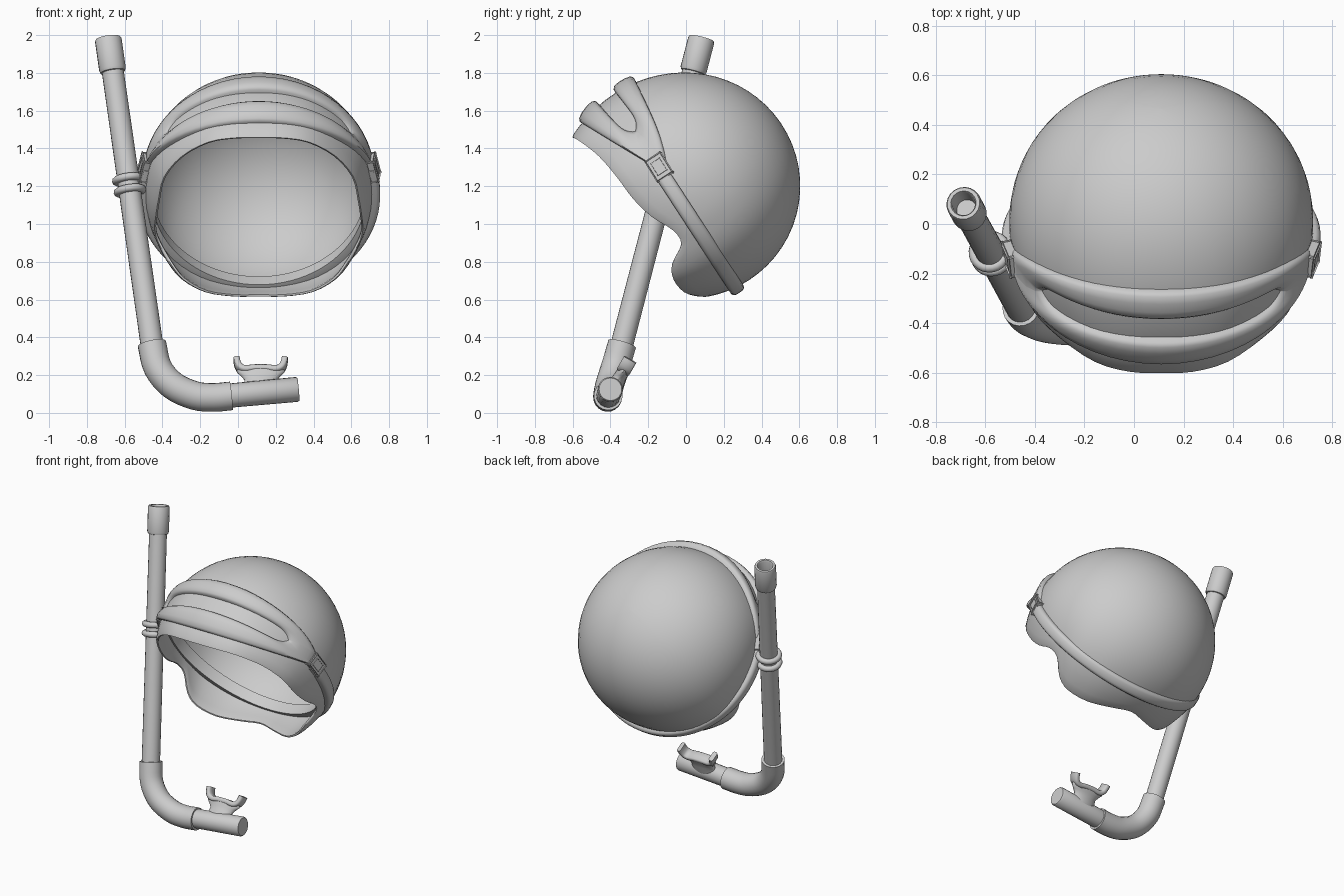
import bpy, bmesh, math
from mathutils import Vector as V

if "Cube" in bpy.data.objects:
    bpy.data.objects.remove(bpy.data.objects["Cube"])

grey = bpy.data.materials.new("light grey")
grey.use_nodes = True
grey.diffuse_color = (0.6, 0.6, 0.6, 1)
grey.node_tree.nodes["Principled BSDF"].inputs["Base Color"].default_value = (0.6, 0.6, 0.6, 1)

CENTRE = V((0.11, 0, 1.2))


def finish(name, bm, angle=40):
    bmesh.ops.remove_doubles(bm, verts=bm.verts, dist=0.0005)
    bmesh.ops.recalc_face_normals(bm, faces=bm.faces)
    mesh = bpy.data.meshes.new(name)
    bm.to_mesh(mesh)
    bm.free()
    mesh.materials.append(grey)
    ob = bpy.data.objects.new(name, mesh)
    bpy.context.collection.objects.link(ob)
    bpy.ops.object.select_all(action="DESELECT")
    ob.select_set(True)
    bpy.context.view_layer.objects.active = ob
    bpy.ops.object.shade_smooth_by_angle(angle=math.radians(angle))


def loft(name, rings, caps=True, closed=False, angle=40):
    """Skin a list of equally long point rings."""
    bm = bmesh.new()
    rows = [[bm.verts.new(p) for p in ring] for ring in rings]
    n = len(rows[0])
    pairs = list(zip(rows, rows[1:]))
    if closed:
        pairs.append((rows[-1], rows[0]))
    for r, s in pairs:
        for i in range(n):
            j = (i + 1) % n
            bm.faces.new((r[i], r[j], s[j], s[i]))
    if caps and not closed:
        bm.faces.new(rows[0])
        bm.faces.new(rows[-1])
    finish(name, bm, angle)


def spline(points, steps):
    """Smooth curve through the points."""
    p = [V(q) for q in points]
    p = [2 * p[0] - p[1]] + p + [2 * p[-1] - p[-2]]
    out = []
    for a, b, c, d in zip(p, p[1:], p[2:], p[3:]):
        for k in range(steps):
            t = k / steps
            out.append(0.5 * (2 * b + (c - a) * t + (2 * a - 5 * b + 4 * c - d) * t * t
                              + (3 * b - a - 3 * c + d) * t ** 3))
    return out + [p[-2]]


def tangents(path):
    last = len(path) - 1
    return [(path[min(i + 1, last)] - path[max(i - 1, 0)]).normalized() for i in range(last + 1)]


def circle(centre, axis, radius, n=20):
    u = axis.cross(V((0, 1, 0.3))).normalized()
    w = axis.cross(u).normalized()
    return [centre + radius * (u * math.cos(2 * math.pi * i / n) + w * math.sin(2 * math.pi * i / n))
            for i in range(n)]


def box(name, centre, axes, sizes, bevel):
    bm = bmesh.new()
    bmesh.ops.create_cube(bm, size=1)
    for v in bm.verts:
        v.co = centre + sum((axes[i] * v.co[i] * sizes[i] for i in range(3)), V())
    bmesh.ops.bevel(bm, geom=bm.edges[:], offset=bevel, segments=2, affect="EDGES", profile=0.5)
    finish(name, bm)


def mirror(p):
    return V((-p[0], p[1], p[2]))


# Helmet shell: spokes run from a pole at the upper back to a shaped rim
half_rim = [(0, -.605, .26), (.13, -.6, .258), (.27, -.56, .235), (.41, -.465, .16), (.505, -.37, .05),
            (.535, -.28, -.07), (.55, -.18, -.165), (.555, -.07, -.235), (.53, -.025, -.31),
            (.465, -.075, -.42), (.4, -.065, -.5), (.28, -.01, -.565), (.13, .06, -.587), (0, .1, -.587)]
half = spline([mirror(half_rim[1])] + half_rim + [mirror(half_rim[-2])], 3)[3:-3]
rim = half + [mirror(p) for p in half[-2:0:-1]]
pole = V((0, .77, .64)).normalized()


def shell_ring(k, scale):
    ring = []
    for p in rim:
        d = pole.slerp(p.normalized(), k)
        base = 1 / math.sqrt((d.x / .62) ** 2 + (d.y / .605) ** 2 + (d.z / .6) ** 2)
        w = k ** 4
        ring.append(CENTRE + d * (base * (1 - w) + p.length * w) * scale)
    return ring


steps = [0.001] + [i / 20 for i in range(1, 20)] + [.985]
outer = [shell_ring(k, 1) for k in steps]
lip = [shell_ring(1, s) for s in (.993, .977)]
inner = [shell_ring(k, .97) for k in reversed(steps)]
loft("helmet_shell", outer + lip + inner, angle=60)


# Goggle frame: a bulged band around a slot, laid on the forehead
def on_head(a, e, r):
    a, e = math.radians(a), math.radians(e)
    return CENTRE + r * V((math.sin(a), -math.cos(a) * math.cos(e), math.cos(a) * math.sin(e)))


def frame_section(f, side):
    slot_e = 48.2 - f * f + side * (4.7 + 1.5 * f * f) * (1 - f ** 16)
    edge_e = 64.5 - 12 * f ** 10 if side > 0 else 31
    peak = (.657 if side > 0 else .676) - .017 * f ** 2
    if side < 0:
        peak -= .019 * f ** 6
    section = []
    for s, drop in ((0, 1), (.02, .018), (.12, .005), (.35, 0), (.65, 0), (.88, .005), (.98, .018), (1, 1)):
        section.append(on_head((50 + 24 * s) * f, slot_e + (edge_e - slot_e) * s, max(peak - drop, .605)))
    return section


N = 36
fs = [math.sin(math.pi * (i / N - .5)) for i in range(N + 1)]
loft("goggle_frame", [frame_section(f, 1) for f in fs] + [frame_section(f, -1) for f in reversed(fs)],
     closed=True, angle=50)

# Strap: runs from both buckles around the lower back of the helmet
down = V((0, .545, -.838))
across = V((0, .838, .545))
side_x = V((1, 0, 0))
strap_mid = CENTRE - across * .071
strap = []
for i in range(49):
    psi = math.radians(-106 + 212 * i / 48)
    out = side_x * math.sin(psi) * 1.025 + down * math.cos(psi)
    strap.append([strap_mid + out * r + across * w for r, w in
                  ((.55, -.04), (.608, -.04), (.621, -.033), (.627, -.018),
                   (.627, .018), (.621, .033), (.608, .04), (.55, .04))])
loft("strap", strap, angle=60)

# Buckles: a raised frame with a plate in it, on each side
for s, label in ((1, "left"), (-1, "right")):
    normal = V((s * .97, -.2, .13)).normalized()
    v = (down - normal * down.dot(normal)).normalized()
    u = normal.cross(v)
    c = CENTRE + V((s * .606, -.14, .1))
    box(label + "_buckle", c, (u, v, normal), (.088, .12, .034), .008)
    box(label + "_buckle_plate", c + normal * .014, (u, v, normal), (.055, .075, .012), .003)

# Snorkel tube
top = V((-.688, .083, 1.983))
foot = V((-.453, -.345, .34))
axis = (foot - top).normalized()
loft("snorkel_tube", [circle(top + axis * .1, axis, .058), circle(foot, axis, .06)])

# Open collar at the top of the tube
collar = ((.19, .05), (.185, .066), (.17, .071), (.01, .071), (0, .066), (0, .052), (.012, .046), (.12, .04))
loft("snorkel_collar", [circle(top + axis * t, axis, r) for t, r in collar])

# Two keeper rings holding the tube to the helmet
for name, z in (("upper_ring", 1.235), ("lower_ring", 1.175)):
    c = top + axis * ((z - top.z) / axis.z)
    loft(name, [circle(c + axis * .02 * math.sin(q), axis, .067 + .02 * math.cos(q), 24)
                for q in [math.pi * k / 5 for k in range(10)]], closed=True)

# Elbow at the bottom of the snorkel
path = spline([(-.456, -.338, .365), (-.425, -.375, .24), (-.345, -.405, .145),
               (-.23, -.415, .092), (-.13, -.415, .082), (-.035, -.412, .09)], 4)


def elbow_ring(p, t, r):
    w = (V((0, 1, .25)) - t * V((0, 1, .25)).dot(t)).normalized()
    u = t.cross(w)
    return [p + r * (u * math.cos(math.pi * i / 10) + w * math.sin(math.pi * i / 10)) for i in range(20)]


loft("snorkel_elbow", [elbow_ring(p, t, .076) for p, t in zip(path, tangents(path))])

# Mouthpiece: straight tube with a flared neck
start, end = V((-.06, -.412, .09)), V((.32, -.4, .125))
mouth_axis = (end - start).normalized()
length = (end - start).length
loft("mouthpiece_tube", [circle(start + mouth_axis * t, mouth_axis, r)
                         for t, r in ((0, .064), (length - .008, .066), (length, .06))])
up = V((0, .5, .866))
deep = V((0, .866, -.5))
root = V((.12, -.398, .105))
neck = ((0, .1, .05), (.05, .09, .045), (.08, .085, .037), (.105, .105, .034), (.125, .125, .034), (.14, .125, .034))
loft("mouthpiece_neck", [[root + up * h + side_x * a * math.cos(math.pi * i / 12)
                          + deep * b * math.sin(math.pi * i / 12) for i in range(24)] for h, a, b in neck])

# Bite plate: a shallow tray whose ends turn up into two tabs
tray_half = [(.128, 0, .205), (.122, 0, .175), (.108, 0, .15), (.08, 0, .138), (.03, 0, .143)]
tray = [root + side_x * p.x + up * p.z
        for p in spline(tray_half + [mirror(p) for p in reversed(tray_half)], 4)]
sections = []
for p, t in zip(tray, tangents(tray)):
    flat = t.cross(deep)
    sections.append([p + deep * d + flat * h for d, h in
                     ((-.037, -.008), (-.03, -.016), (.03, -.016), (.037, -.008),
                      (.037, .008), (.03, .016), (-.03, .016), (-.037, .008))])
loft("bite_plate", sections, angle=50)
